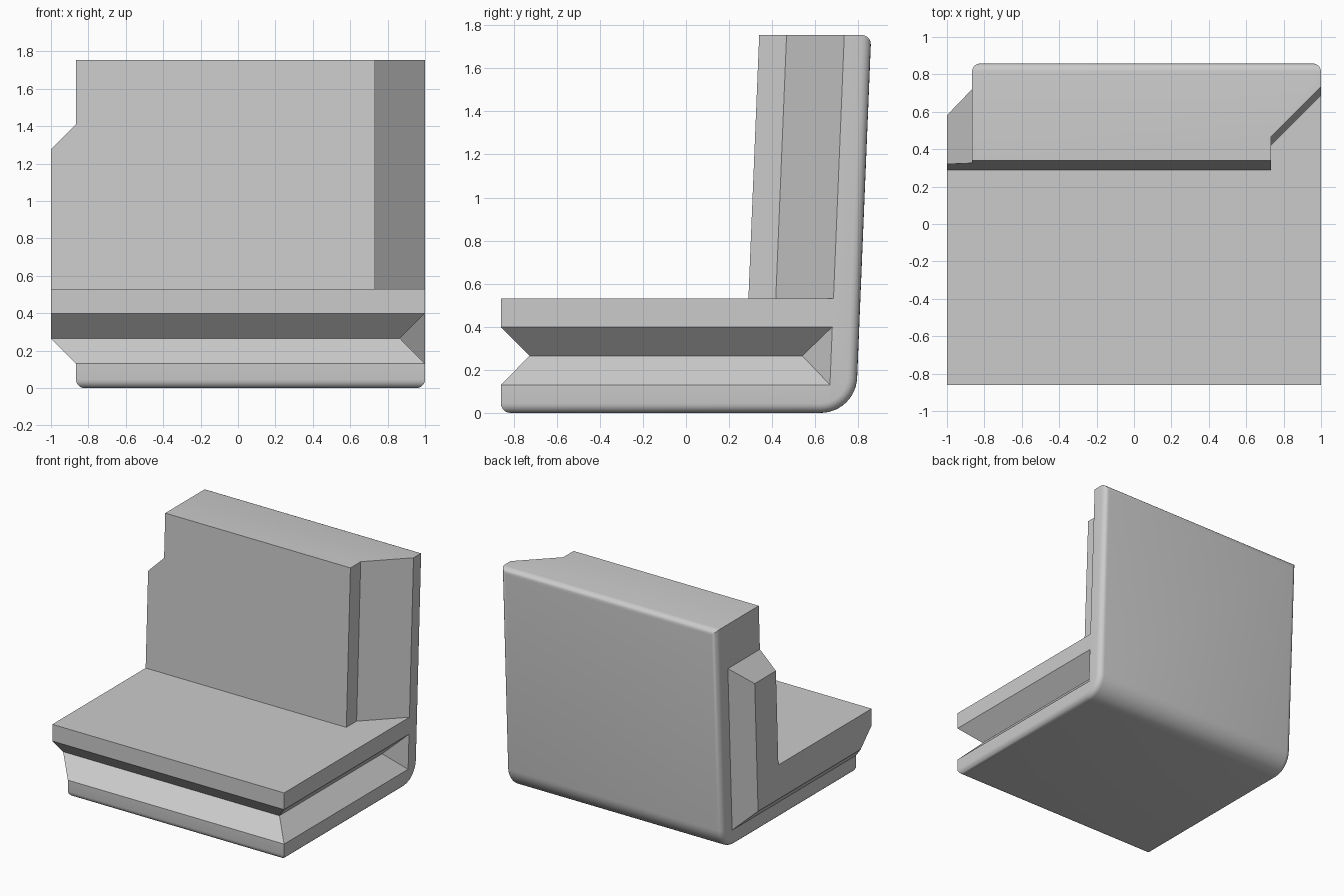
import bpy, bmesh, math

if "Cube" in bpy.data.objects:
    bpy.data.objects.remove(bpy.data.objects["Cube"])

LEAN = 0.041                 # backward lean of the backrest
FRONT, SIDE = -0.86, -0.866  # front face y, right side x without the tongue
SEAT, TOP = 0.53, 1.755
D = 0.134                    # tongue and groove depth
LOW, HIGH = 0.13, 0.40       # groove edges
MID = (LOW + HIGH) / 2


def rest_front(z): return 0.268 + LEAN * z
def joint_back(z): return 0.663 + LEAN * z
def rest_back(z): return 0.788 + LEAN * z


grey = bpy.data.materials.new("grey")
grey.use_nodes = True
colour = (0.6, 0.6, 0.6, 1)
grey.diffuse_color = colour
grey.node_tree.nodes["Principled BSDF"].inputs["Base Color"].default_value = colour


def loft(name, ring_a, ring_b, rounded=None):
    """Solid between two matching rings; rounded() picks edges to round."""
    bm = bmesh.new()
    a = [bm.verts.new(p) for p in ring_a]
    b = [bm.verts.new(p) for p in ring_b]
    n = len(a)
    bm.faces.new(a)
    bm.faces.new(b[::-1])
    for i in range(n):
        j = (i + 1) % n
        bm.faces.new((a[j], a[i], b[i], b[j]))
    bmesh.ops.recalc_face_normals(bm, faces=bm.faces)
    if rounded:
        bmesh.ops.bevel(bm, geom=[e for e in bm.edges if rounded(e)],
                        offset=0.045, segments=5, profile=0.5, affect='EDGES')
    mesh = bpy.data.meshes.new(name)
    bm.to_mesh(mesh)
    bm.free()
    obj = bpy.data.objects.new(name, mesh)
    bpy.context.collection.objects.link(obj)
    mesh.materials.append(grey)
    return obj


def combine(target, tool, operation):
    mod = target.modifiers.new("join", 'BOOLEAN')
    mod.object, mod.operation, mod.solver = tool, operation, 'EXACT'
    bpy.context.view_layer.objects.active = target
    bpy.ops.object.modifier_apply(modifier=mod.name)
    bpy.data.objects.remove(tool)


# Seat and backrest: L profile with a large rounded heel
R = 0.17
tilt = math.atan(LEAN)
span = math.pi / 2 - tilt
cy = rest_back(R) - R / math.cos(tilt)
heel = [(cy + R * math.sin(t), R - R * math.cos(t))
        for t in (span * i / 12 for i in range(13))]
profile = [(FRONT, 0)] + heel + [(rest_back(TOP), TOP), (rest_front(TOP), TOP),
                                 (rest_front(SEAT), SEAT), (FRONT, SEAT)]


def outer(v):
    return v.co.z < 0.01 or v.co.y > cy - 0.001 and v.co.y > rest_front(v.co.z) + 0.2


def rounded_edge(e):
    p, q = e.verts
    if not (outer(p) and outer(q)):
        return False
    across = abs(p.co.x - q.co.x) > 0.1
    at_end = p.co.z > TOP - 0.01 or p.co.y < FRONT + 0.01
    return at_end if across else True


body = loft("seat_and_backrest", [(SIDE, y, z) for y, z in profile],
            [(1, y, z) for y, z in profile], rounded_edge)


# Tapered tongue on the right side
def tongue_ring(x, d):
    lo, hi = LOW + d, 1.41 - d
    return [(x, FRONT, lo), (x, joint_back(lo) - d, lo), (x, joint_back(hi) - d, hi),
            (x, rest_front(hi), hi), (x, rest_front(SEAT), SEAT), (x, FRONT, SEAT)]


combine(body, loft("tongue", tongue_ring(SIDE, 0), tongue_ring(-1, D)), 'UNION')

# V groove along the front
E = 0.1
vee = [(FRONT + D, MID), (FRONT - E, LOW - E), (FRONT - E, HIGH + E)]
combine(body, loft("front_groove", [(-1.2, y, z) for y, z in vee],
                   [(1.2, y, z) for y, z in vee]), 'DIFFERENCE')

# V groove along the left side, with a sloped end
vee = [(1 - D, MID), (1 + E, LOW - E), (1 + E, HIGH + E)]
combine(body, loft("side_groove", [(x, -1.2, z) for x, z in vee],
                   [(x, joint_back(z) + x - 1, z) for x, z in vee]), 'DIFFERENCE')


# Angled notch down the left edge of the backrest
def notch_ring(z):
    f, b = rest_front(z) - E, joint_back(z)
    return [(1 - 2 * D, f, z), (1 + E, f, z), (1 + E, b + E, z), (1 - 2 * D, b - 2 * D, z)]


combine(body, loft("notch", notch_ring(SEAT), notch_ring(TOP + E)), 'DIFFERENCE')

bpy.ops.object.select_all(action='DESELECT')
body.select_set(True)
bpy.context.view_layer.objects.active = body
bpy.ops.object.shade_smooth_by_angle(angle=math.radians(30))
